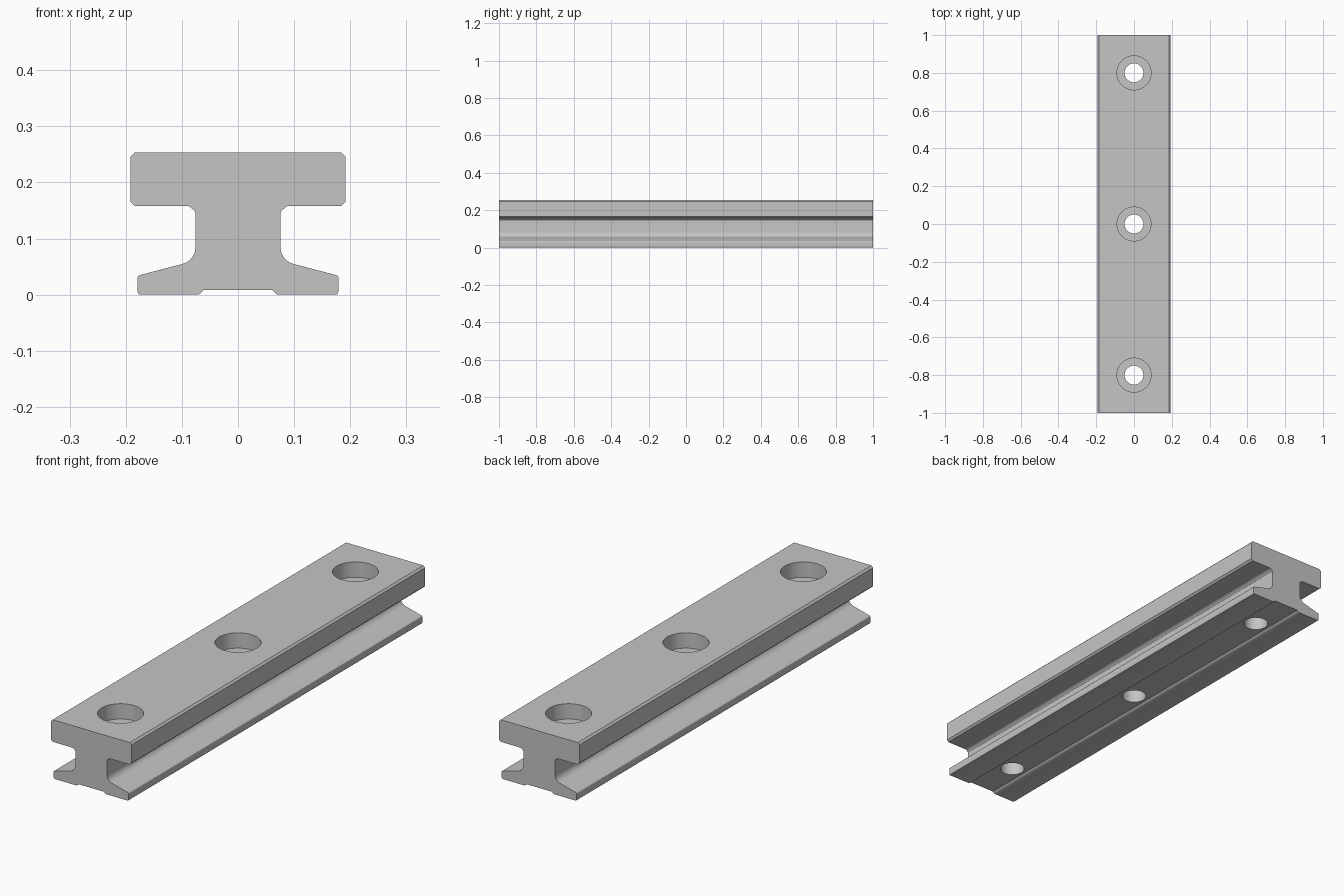
import bpy, bmesh, math

cube = bpy.data.objects.get("Cube")
if cube:
    bpy.data.objects.remove(cube, do_unlink=True)

LENGTH = 2.0
HEIGHT = 0.253
BORE_DEPTH = 0.066

steel = bpy.data.materials.new("steel_grey")
steel.use_nodes = True
colour = (0.56, 0.56, 0.56, 1)
steel.diffuse_color = colour
steel.node_tree.nodes["Principled BSDF"].inputs["Base Color"].default_value = colour


def mesh_object(name, bm):
    bmesh.ops.recalc_face_normals(bm, faces=bm.faces)
    mesh = bpy.data.meshes.new(name)
    bm.to_mesh(mesh)
    bm.free()
    mesh.materials.append(steel)
    obj = bpy.data.objects.new(name, mesh)
    bpy.context.collection.objects.link(obj)
    return obj


def arc(cx, cz, r, start, end, steps):
    angles = [math.radians(start + (end - start) * i / steps) for i in range(steps + 1)]
    return [(cx + r * math.cos(a), cz + r * math.sin(a)) for a in angles]


# Half cross-section from the bottom groove up to the head
half = [(0.061, 0.008), (0.067, 0.002), (0.071, 0)]
half += arc(0.173, 0.006, 0.006, -90, 0, 3)          # foot lower edge
half += arc(0.174, 0.030, 0.005, 0, 76, 3)           # foot upper edge
half += arc(0.106, 0.084, 0.030, 256, 180, 10)       # fillet into the web
half += [(0.076, 0.147), (0.078, 0.150), (0.086, 0.157), (0.090, 0.158)]
half += [(0.184, 0.158), (0.192, 0.166), (0.192, 0.245), (0.184, HEIGHT)]
section = half + [(-x, z) for x, z in reversed(half)]

# Rail body
bm = bmesh.new()
end_face = bm.faces.new([bm.verts.new((x, -LENGTH / 2, z)) for x, z in section])
grown = bmesh.ops.extrude_face_region(bm, geom=[end_face])
far = [v for v in grown["geom"] if isinstance(v, bmesh.types.BMVert)]
bmesh.ops.translate(bm, verts=far, vec=(0, LENGTH, 0))
rail = mesh_object("rail", bm)

# Counterbored screw holes, each cutter lathed from a stepped profile
floor = HEIGHT - BORE_DEPTH
steps = [(0.05, -0.1), (0.05, floor), (0.09, floor), (0.09, HEIGHT + 0.1)]
SIDES = 48
bm = bmesh.new()
for y in (-0.8, 0, 0.8):
    rings = []
    for r, z in steps:
        ring = [bm.verts.new((r * math.cos(i * math.tau / SIDES),
                              y + r * math.sin(i * math.tau / SIDES), z))
                for i in range(SIDES)]
        rings.append(ring)
    for low, high in zip(rings, rings[1:]):
        for i in range(SIDES):
            j = (i + 1) % SIDES
            bm.faces.new((low[i], low[j], high[j], high[i]))
    bm.faces.new(rings[0])
    bm.faces.new(rings[-1])
cutter = mesh_object("screw_hole_cutter", bm)
cutter.hide_render = True

cut = rail.modifiers.new("screw_holes", "BOOLEAN")
cut.operation = "DIFFERENCE"
cut.solver = "EXACT"
cut.object = cutter

bpy.context.view_layer.objects.active = rail
for obj in bpy.context.selected_objects:
    obj.select_set(False)
rail.select_set(True)
bpy.ops.object.modifier_apply(modifier=cut.name)
bpy.data.objects.remove(cutter, do_unlink=True)
bpy.ops.object.shade_smooth_by_angle(angle=math.radians(30))
